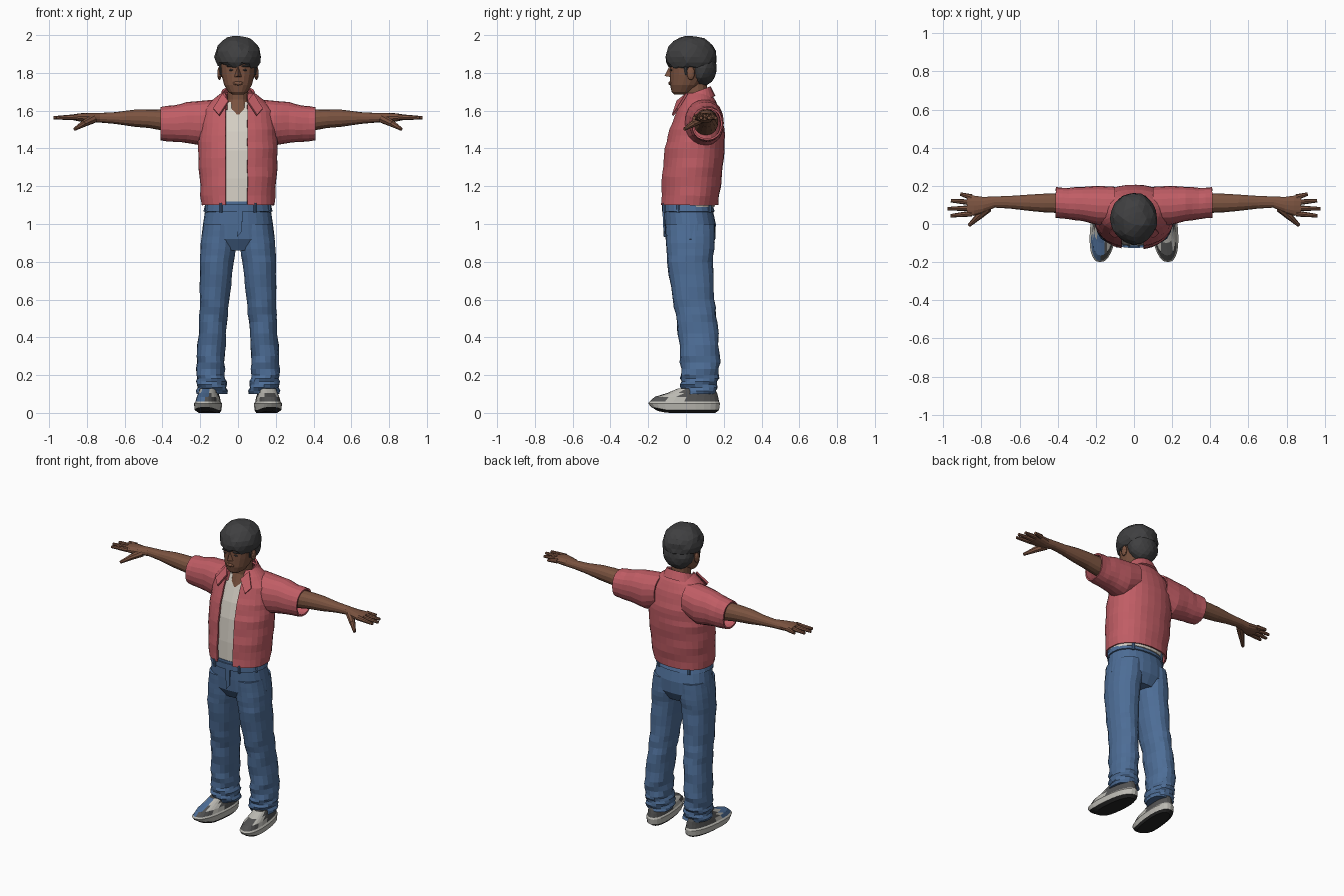
import bpy, bmesh, math, random
from mathutils import Vector

random.seed(4)
if "Cube" in bpy.data.objects:
    bpy.data.objects.remove(bpy.data.objects["Cube"], do_unlink=True)


def material(name, *rgb):
    m = bpy.data.materials.new(name)
    m.use_nodes = True
    m.diffuse_color = (*rgb, 1)
    bsdf = m.node_tree.nodes["Principled BSDF"]
    bsdf.inputs["Base Color"].default_value = (*rgb, 1)
    bsdf.inputs["Roughness"].default_value = 0.9
    return m


RED = material("red cloth", .53, .11, .13)
CREAM = material("cream cloth", .66, .62, .55)
DENIM = material("blue denim", .075, .155, .31)
SKIN = material("brown skin", .20, .088, .052)
HAIR = material("charcoal hair", .05, .05, .052)
GREY = material("grey canvas", .085, .085, .085)
PALE = material("pale rubber", .5, .49, .45)
BLACK = material("black sole", .02, .02, .02)


def finish(name, bm, *mats):
    bmesh.ops.recalc_face_normals(bm, faces=bm.faces)
    mesh = bpy.data.meshes.new(name)
    bm.to_mesh(mesh)
    bm.free()
    for m in mats:
        mesh.materials.append(m)
    ob = bpy.data.objects.new(name, mesh)
    bpy.context.collection.objects.link(ob)
    return ob


def subdivide(rings, n):
    out = []
    for a, b in zip(rings, rings[1:]):
        out += [[p + (q - p) * k / n for p, q in zip(a, b)] for k in range(n)]
    return out + [list(rings[-1])]


def loft(name, mat, rings, axis="z", sides=20, power=.9, side=1, steps=1,
         folds=0, gap=None, shell=0):
    """Rings are (position, u low, u high, v low, v high); folds grow along the loft."""
    bm = bmesh.new()
    rings = subdivide(rings, steps)
    loops = []
    for i, (t, u0, u1, v0, v1) in enumerate(rings):
        cu, cv, ru, rv = (u0 + u1) / 2, (v0 + v1) / 2, (u1 - u0) / 2, (v1 - v0) / 2
        start, end = 0, math.tau
        if gap:
            start, end = [math.asin(min(1, g / ru) ** (1 / power)) for g in gap]
            end = math.tau - end
        loop = []
        for k in range(sides + bool(gap)):
            a = start + (end - start) * k / sides
            f = folds * i / len(rings)
            r = 1 + f * math.sin(2 * a + 2.1 * i) + f * random.uniform(-.4, .4)
            s, c = [math.copysign(abs(w) ** power, w) * r for w in (math.sin(a), math.cos(a))]
            u, v = cu + ru * s, cv - rv * c
            co = (u, v, t) if axis == "z" else (t, u, v)
            loop.append(bm.verts.new((co[0] * side, co[1], co[2])))
        loops.append(loop)
    for p, q in zip(loops, loops[1:]):
        for k in range(sides):
            j = (k + 1) % len(p)
            bm.faces.new((p[k], p[j], q[j], q[k]))
    if not shell:
        bm.faces.new(loops[0])
        bm.faces.new(loops[-1])
    ob = finish(name, bm, mat)
    if shell:
        mod = ob.modifiers.new("thickness", "SOLIDIFY")
        mod.thickness, mod.offset = shell, 0
    return ob


def ball(name, mat, centre, radii, rough=0, floor=None, detail=3):
    bm = bmesh.new()
    bmesh.ops.create_icosphere(bm, subdivisions=detail, radius=1)
    for v in bm.verts:
        k = 1 - random.uniform(0, rough)
        v.co = Vector(c + r * w * k for c, r, w in zip(centre, radii, v.co))
        if floor:
            v.co.z = max(v.co.z, floor(v.co))
    return finish(name, bm, mat)


def rod(name, mat, a, b, r1, r2):
    a, b = Vector(a), Vector(b)
    bm = bmesh.new()
    bmesh.ops.create_cone(bm, cap_ends=True, segments=8, radius1=r1, radius2=r2,
                          depth=(b - a).length)
    turn = (b - a).to_track_quat("Z", "Y")
    for v in bm.verts:
        v.co = turn @ v.co + (a + b) / 2
    return finish(name, bm, mat)


def plate(name, mat, points, thick):
    bm = bmesh.new()
    bm.faces.new([bm.verts.new(p) for p in points])
    ob = finish(name, bm, mat)
    mod = ob.modifiers.new("thickness", "SOLIDIFY")
    mod.thickness, mod.offset = thick, 0
    return ob


def upright(rows):
    return [(z, -w, w, front, back) for z, w, front, back in rows]


# Torso: undershirt and open overshirt
torso = upright([(1.69, .085, .0, .125), (1.655, .13, -.02, .15), (1.6, .185, -.045, .175),
                 (1.5, .2, -.085, .2), (1.4, .207, -.11, .2), (1.25, .2, -.125, .185),
                 (1.1, .188, -.13, .165)])
loft("overshirt", RED, torso, sides=28, steps=3, folds=.018, gap=(.05, .065), shell=.01)
inner = [(z - .01, a + .015, b - .015, c + .015, d - .015) for z, a, b, c, d in torso]
loft("undershirt", CREAM, inner[1:], sides=24)

# Collar band and pointed flaps
collar = loft("collar", RED, upright([(1.64, .107, -.04, .15), (1.7, .08, -.01, .125)]),
              gap=(.06, .06), shell=.012)
for v in collar.data.vertices:
    v.co.z += .4 * (v.co.y - .06)
for s in (1, -1):
    plate("collar_flap", RED, [(s * .08, .005, 1.69), (s * .05, -.045, 1.65),
                               (s * .1, -.07, 1.575), (s * .13, -.045, 1.61)], .012)

# Trousers
loft("hips", DENIM, upright([(1.12, .165, -.118, .13), (1.06, .176, -.117, .145),
                             (1.0, .185, -.115, .158), (.92, .195, -.108, .155),
                             (.86, .15, -.07, .12)]), sides=24)
loft("waistband", DENIM, upright([(1.105, .17, -.123, .135), (1.065, .179, -.122, .148)]),
     sides=24, shell=.008)
plate("fly", DENIM, [(-.006, -.12, 1.07), (.025, -.12, 1.07), (.02, -.115, .96),
                     (-.006, -.113, .93)], .009)
legs = [(1.0, .005, .183, -.11, .15), (.9, .005, .198, -.105, .152), (.8, .022, .202, -.1, .142),
        (.6, .045, .203, -.07, .15), (.48, .058, .205, -.047, .165), (.3, .07, .218, -.03, .18),
        (.2, .07, .22, -.025, .173), (.15, .06, .218, -.03, .165), (.1, .055, .22, -.01, .16)]
for s in (1, -1):
    loft("trouser_leg", DENIM, legs, side=s, steps=3, folds=.075, sides=18)
    for x, y in ((.09, -.115), (.165, -.04), (.11, .125)):
        rod("belt_loop", DENIM, (s * x, y, 1.06), (s * x, y, 1.11), .009, .009)


# Shoes: dark tread, pale sole band, canvas upper with patches
shoe = [(0, .1, .205, -.15, .155), (.015, .09, .225, -.185, .175), (.05, .088, .228, -.2, .18),
        (.06, .095, .22, -.193, .175), (.085, .1, .215, -.165, .17), (.105, .11, .21, -.1, .165),
        (.13, .115, .205, -.04, .15)]
for s in (1, -1):
    ob = loft("shoe", BLACK, shoe, side=s, sides=24, power=.85)
    for m in (PALE, GREY, DENIM):
        ob.data.materials.append(m)
    for f in ob.data.polygons:
        c = f.center
        tongue = c.z > .07 and -.11 < c.y < -.02
        toe_patch = s < 0 and c.z > .06 and c.y < -.06 and c.x < -.15
        if c.z > .012:
            f.material_index = 3 if toe_patch else 1 if c.z < .055 or tongue else 2
    for v in ob.data.vertices:
        v.co.x -= s * .1 * v.co.y
        if v.co.y < -.1 and v.co.z < .04:
            v.co.z -= (v.co.y + .1) * .2

# Sleeves, arms and hands
sleeve = [(.1, .0, .19, 1.46, 1.655), (.19, .0, .195, 1.42, 1.648), (.27, .02, .19, 1.435, 1.64),
          (.34, .03, .185, 1.44, 1.622), (.41, .037, .187, 1.447, 1.615)]
arm = [(.2, .04, .17, 1.47, 1.61), (.4, .057, .162, 1.495, 1.607), (.47, .06, .16, 1.508, 1.607),
       (.55, .068, .155, 1.515, 1.605), (.65, .08, .148, 1.53, 1.592), (.73, .085, .145, 1.537, 1.588),
       (.79, .058, .143, 1.535, 1.588), (.84, .042, .15, 1.543, 1.586), (.875, .045, .148, 1.55, 1.58)]
fingers = [(.14, .91, .157), (.113, .96, .122), (.083, .977, .08), (.055, .962, .043)]
for s in (1, -1):
    loft("sleeve", RED, sleeve, "x", side=s, steps=2, folds=.025, shell=.01)
    loft("arm", SKIN, arm, "x", sides=14, side=s)
    for base, tip, y in fingers:
        rod("finger", SKIN, (s * .85, base, 1.566), (s * tip, y, 1.562), .016, .009)
    rod("thumb_base", SKIN, (s * .765, .085, 1.557), (s * .82, .035, 1.53), .024, .018)
    rod("thumb", SKIN, (s * .815, .04, 1.532), (s * .865, -.008, 1.502), .018, .009)

# Neck and head
loft("neck", SKIN, upright([(1.74, .055, -.015, .11), (1.66, .056, -.012, .115),
                            (1.58, .075, -.035, .13)]), sides=14)
loft("head", SKIN, upright([(1.685, .03, -.062, .0), (1.7, .052, -.076, .04),
                            (1.735, .074, -.084, .08), (1.79, .089, -.085, .12),
                            (1.86, .098, -.086, .14), (1.93, .085, -.06, .12),
                            (1.97, .05, -.02, .08)]), sides=18)
bm = bmesh.new()
corners = [(0, -.088, 1.835), (-.022, -.078, 1.777), (.022, -.078, 1.777), (0, -.114, 1.784)]
top, left, right, tip = [bm.verts.new(p) for p in corners]
for tri in ((top, left, tip), (top, tip, right), (left, right, tip)):
    bm.faces.new(tri)
finish("nose", bm, SKIN)
ball("lips", SKIN, (0, -.083, 1.745), (.028, .011, .011), detail=2)
for s in (1, -1):
    ball("ear", SKIN, (s * .098, .025, 1.798), (.012, .022, .036), detail=2)
    ball("eye", HAIR, (s * .036, -.077, 1.815), (.014, .006, .005), detail=2)
    ball("eyebrow", HAIR, (s * .04, -.08, 1.836), (.023, .008, .006), detail=2)

# Hair: tousled crown with a fringe, and the full back
ball("hair_crown", HAIR, (0, .028, 1.885), (.127, .14, .116), .07,
     lambda p: 1.835 + .015 * math.sin(p.x * 60))
ball("hair_back", HAIR, (0, .08, 1.825), (.103, .084, .1), .05)
for s in (1, -1):
    rod("sideburn", HAIR, (s * .09, -.005, 1.86), (s * .088, .0, 1.79), .016, .007)
